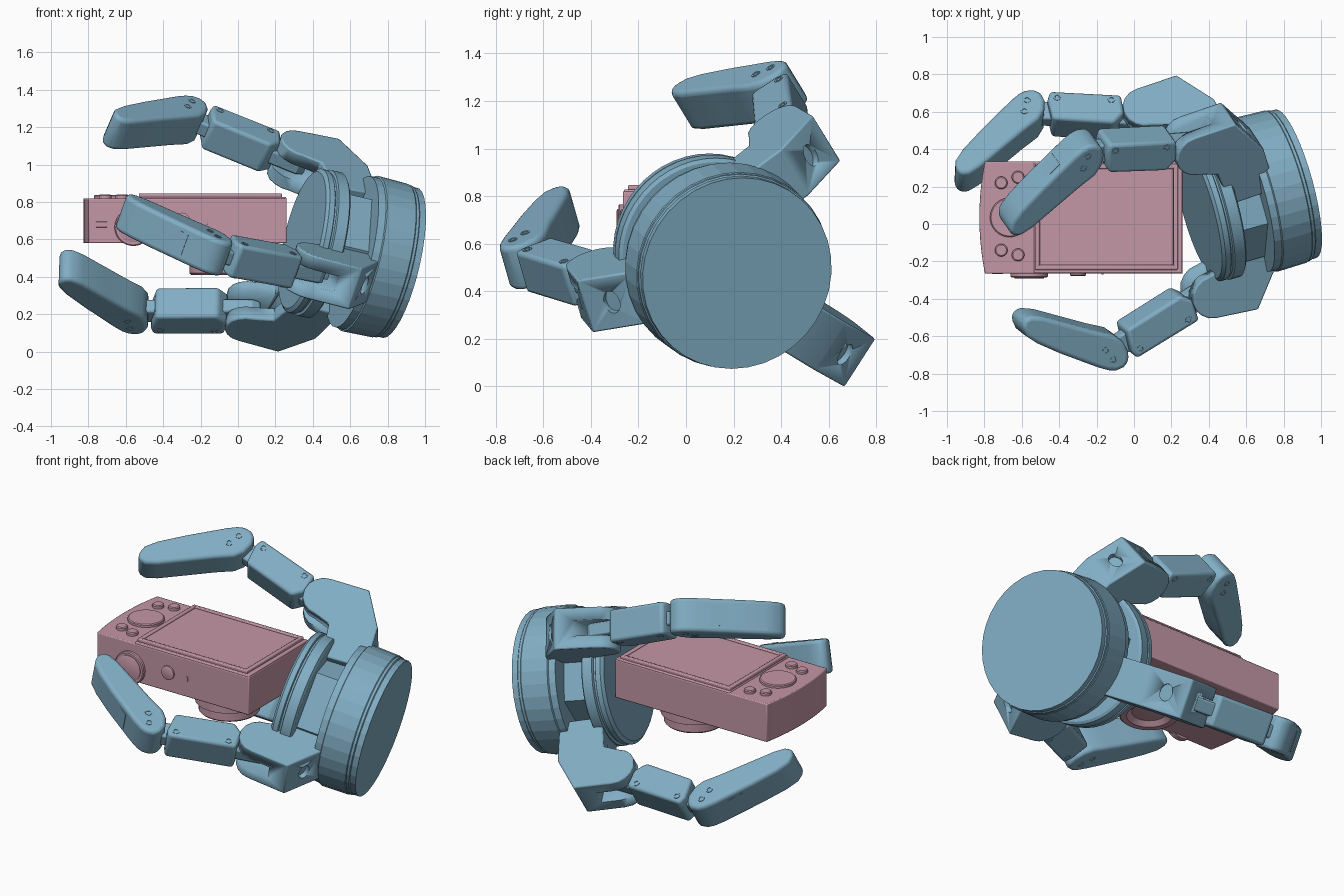
import bpy, bmesh, math
from mathutils import Vector

if "Cube" in bpy.data.objects:
    bpy.data.objects.remove(bpy.data.objects["Cube"])


def material(name, rgb):
    m = bpy.data.materials.new(name)
    m.diffuse_color = (*rgb, 1)
    m.use_nodes = True
    m.node_tree.nodes["Principled BSDF"].inputs["Base Color"].default_value = m.diffuse_color
    return m


BLUE = material("blue_metal", (0.22, 0.42, 0.55))
ROSE = material("rose_plastic", (0.55, 0.31, 0.38))


def finish(name, bm, mat, bevel=0.0, segs=3, smooth=True):
    bmesh.ops.recalc_face_normals(bm, faces=bm.faces)
    me = bpy.data.meshes.new(name)
    bm.to_mesh(me)
    bm.free()
    ob = bpy.data.objects.new(name, me)
    bpy.context.collection.objects.link(ob)
    me.materials.append(mat)
    if bevel:
        b = ob.modifiers.new("bevel", 'BEVEL')
        b.width, b.segments, b.limit_method = bevel, segs, 'ANGLE'
        b.angle_limit = math.radians(35)
    if smooth:
        bpy.ops.object.select_all(action='DESELECT')
        ob.select_set(True)
        bpy.context.view_layer.objects.active = ob
        bpy.ops.object.shade_smooth_by_angle(angle=math.radians(32))
    return ob


def prism(name, pts, origin, u, v, n, lo, hi, mat, bevel=0.0, segs=3):
    """Profile in the u-v plane, extruded along n from lo to hi."""
    bm = bmesh.new()
    rings = [[bm.verts.new(origin + u * p[0] + v * p[1] + n * h) for p in pts] for h in (lo, hi)]
    bm.faces.new(rings[0])
    bm.faces.new(rings[1])
    for i in range(len(pts)):
        j = (i + 1) % len(pts)
        bm.faces.new((rings[0][i], rings[0][j], rings[1][j], rings[1][i]))
    return finish(name, bm, mat, bevel, segs)


def lathe(name, prof, origin, axis, mat, sides=36, smooth=True):
    """(radius, height) profile turned about an axis."""
    rot = axis.to_track_quat('Z', 'Y').to_matrix()
    bm = bmesh.new()
    rings = []
    for r, h in prof:
        rings.append([bm.verts.new(origin + rot @ Vector((r * math.cos(k * math.tau / sides),
                      r * math.sin(k * math.tau / sides), h))) for k in range(sides)])
    bm.faces.new(rings[0])
    bm.faces.new(rings[-1])
    for a, b in zip(rings, rings[1:]):
        for k in range(sides):
            j = (k + 1) % sides
            bm.faces.new((a[k], a[j], b[j], b[k]))
    return finish(name, bm, mat, smooth=smooth)


def cut(ob, cutter):
    """Hidden boolean cutter."""
    m = ob.modifiers.new("slot", 'BOOLEAN')
    m.object, m.operation, m.solver = cutter, 'DIFFERENCE', 'EXACT'
    cutter.hide_render = True
    cutter.hide_set(True)


X, Y, Z = Vector((1, 0, 0)), Vector((0, 1, 0)), Vector((0, 0, 1))

# Palm: tilted wrist drum, blocky core and inner palm disc
BACK = Vector((0.865, 0.215, 0.475))
FWD = Vector((-0.94, -0.26, 0.22)).normalized()
lathe("wrist_drum", [(0.412, 0), (0.412, 0.035), (0.418, 0.04), (0.418, 0.055), (0.422, 0.06),
                     (0.427, 0.225), (0.418, 0.23), (0.415, 0.27)], BACK, FWD, BLUE, 36, smooth=False)
lathe("palm_core", [(0.33, 0.25), (0.33, 0.46)], BACK, FWD, BLUE, 6, smooth=False)
lathe("palm_disc", [(0.385, 0.42), (0.40, 0.43), (0.40, 0.49), (0.385, 0.495), (0.385, 0.505),
                    (0.395, 0.51), (0.395, 0.54), (0.375, 0.555)], BACK, FWD, BLUE, 48)


# Finger: forked base, middle link, fingertip, back panel and screws
def finger(tag, j1, j2, tip):
    j1, j2, tip = Vector(j1), Vector(j2), Vector(tip)
    d1, d2 = (j2 - j1).normalized(), (tip - j2).normalized()
    w = d1.cross(d2).normalized()
    t1, t2 = d1.cross(w), d2.cross(w)          # outward, away from the curl
    r = FWD.cross(w).normalized()              # radial direction at the palm
    wb = FWD.cross(r).normalized()

    cheek = [(0.115, 0.0), (0.105, 0.05), (0.08, 0.085), (0.045, 0.11), (0.0, 0.12), (-0.23, 0.135),
             (-0.37, -0.07), (-0.41, -0.34), (-0.15, -0.36), (-0.10, -0.15), (0.0, -0.12),
             (0.045, -0.11), (0.08, -0.085), (0.105, -0.05)]
    base = prism(f"{tag}_base", cheek, j1, FWD, r, wb, -0.12, 0.12, BLUE, 0.008, 2)
    slot = [(-0.12, -0.3), (0.3, -0.3), (0.3, 0.3), (-0.12, 0.3)]
    cut(base, prism(f"{tag}_slot_cutter", slot, j1, FWD, r, wb, -0.045, 0.045, BLUE))
    # oval dimple on the slanted back of the base
    edge = (FWD * -0.14 + r * -0.205).normalized()
    out = (-FWD * 0.205 + r * 0.14).normalized()
    oval = [(0.05 * math.cos(k * math.tau / 24), 0.035 * math.sin(k * math.tau / 24)) for k in range(24)]
    cut(base, prism(f"{tag}_dimple_cutter", oval, j1 - FWD * 0.30 + r * 0.0325, wb, edge, out, -0.03, 0.05, BLUE))

    L1 = (j2 - j1).length
    s0, s1 = 0.125, L1 - 0.085
    body = [(s0, 0.085), (s1 - 0.01, 0.09), (s1, 0.04), (s1 - 0.03, -0.085), (s0 + 0.03, -0.095), (s0 - 0.02, -0.03)]
    prism(f"{tag}_middle_link", body, j1, d1, t1, w, -0.095, 0.095, BLUE, 0.018, 3)
    tongue = [(-0.07, -0.04), (-0.07, 0.04), (-0.03, 0.065), (L1 + 0.02, 0.055), (L1 + 0.06, 0.0),
              (L1 + 0.02, -0.05), (-0.03, -0.065)]
    prism(f"{tag}_link_tongue", tongue, j1, d1, t1, w, -0.04, 0.04, BLUE, 0.01, 2)

    # Fingertip: straight outer back, gently bulging inner pad with a small end lip
    L2 = (tip - j2).length
    prof = [(-0.09, 0.02), (-0.075, 0.06), (-0.04, 0.088), (0.0, 0.098), (0.06, 0.098), (0.3, 0.078),
            (L2 - 0.12, 0.058), (L2 - 0.04, 0.035), (L2, -0.005), (L2 + 0.005, -0.05), (L2 - 0.03, -0.078),
            (L2 - 0.10, -0.09), (0.3, -0.09), (0.15, -0.09), (0.04, -0.095), (-0.02, -0.075), (-0.07, -0.03)]
    prism(f"{tag}_fingertip", prof, j2, d2, t2, w, -0.10, 0.10, BLUE, 0.035, 4)
    back = (d2 * (L2 - 0.28) - t2 * 0.035).normalized()       # slope of the outer back
    up = back.cross(w).normalized()
    o = j2 + d2 * 0.14 + t2 * 0.0915
    prism(f"{tag}_back_panel", [(0, -0.01), (0.22, -0.01), (0.22, 0.003), (0, 0.003)],
          o, back, up, w, -0.06, 0.06, BLUE)

    screw = [(0.02, -0.01), (0.02, 0.003), (0.012, 0.003), (0.010, -0.003)]
    for sgn in (-1, 1):
        side = "left" if sgn < 0 else "right"
        for i, (s, t) in enumerate(((0.0, 0.035), (0.06, -0.005))):
            lathe(f"{tag}_tip_screw_{side}_{i}", screw, j2 + d2 * s + t2 * t + w * sgn * 0.10, w * sgn, BLUE, 12)
        for i, s in enumerate((s0 + 0.05, s1 - 0.05)):
            lathe(f"{tag}_link_screw_{side}_{i}", screw, j1 + d1 * s + t1 * 0.05 + w * sgn * 0.095, w * sgn, BLUE, 12)
    for i, (a, b) in enumerate(((0.25, 0.035), (0.25, -0.035), (0.285, 0.03), (0.285, -0.03))):
        lathe(f"{tag}_back_screw_{i}", screw, o + back * a + up * (-0.002 - 0.1 * (a - 0.25)) + w * b, up, BLUE, 12)


finger("upper_finger", (0.30, 0.42, 1.02), (-0.26, 0.385, 1.24), (-0.70, 0.01, 1.20))
finger("rear_finger", (0.05, 0.565, 0.215), (-0.55, 0.59, 0.22), (-0.96, 0.25, 0.45))
finger("front_finger", (0.39, -0.36, 0.43), (-0.13, -0.67, 0.53), (-0.63, -0.535, 0.75))

# Camera body with bowed left end
O = Vector((0, 0, 0))
bow = [(-0.797 - 0.03 * (1 - ((y - 0.035) / 0.30) ** 2), y) for y in
       [0.335 - 0.6 * k / 10 for k in range(11)]]
prism("camera_body", bow + [(0.26, -0.265), (0.26, 0.335)], O, X, Y, Z, 0.58, 0.82, ROSE, 0.006, 2)


def box(name, x0, x1, y0, y1, z0, z1, bevel=0.006):
    return prism(name, [(x0, y0), (x1, y0), (x1, y1), (x0, y1)], O, X, Y, Z, z0, z1, ROSE, bevel, 2)


# Screen: raised plate, frame and inset glass
box("screen_plate", -0.535, 0.258, -0.262, 0.332, 0.80, 0.828)
sx0, sx1, sy0, sy1, fw = -0.53, 0.235, -0.245, 0.32, 0.025
box("screen_frame_front", sx0, sx1, sy0, sy0 + fw, 0.82, 0.846)
box("screen_frame_back", sx0, sx1, sy1 - fw, sy1, 0.82, 0.846)
box("screen_frame_left", sx0, sx0 + fw, sy0, sy1, 0.82, 0.846)
box("screen_frame_right", sx1 - fw, sx1, sy0, sy1, 0.82, 0.846)
box("screen_glass", sx0 + fw, sx1 - fw, sy0 + fw, sy1 - fw, 0.82, 0.838, 0.003)


def knob(name, r, c, axis, h, sides=32):
    return lathe(name, [(r, -0.02), (r, h * 0.75), (r - 0.006, h)], Vector(c), axis, ROSE, sides)


# Buttons on the back panel
knob("control_dial", 0.105, (-0.665, 0.035, 0.82), Z, 0.018, 40)
for i, (x, y) in enumerate(((-0.71, 0.22), (-0.62, 0.25), (-0.71, -0.14), (-0.62, -0.165))):
    knob(f"panel_button_{i}", 0.034, (x, y, 0.82), Z, 0.02, 24)

# Mode dial, shutter button, switch and port on the long edge
knob("mode_dial", 0.10, (-0.56, -0.265, 0.665), -Y, 0.02, 40)
knob("mode_dial_cap", 0.08, (-0.56, -0.28, 0.665), -Y, 0.012, 40)
knob("shutter_button", 0.043, (-0.30, -0.265, 0.70), -Y, 0.012, 24)
box("power_switch", -0.175, -0.163, -0.27, -0.26, 0.68, 0.71, 0.002)
box("port_cover", -0.76, -0.70, -0.268, -0.26, 0.665, 0.695, 0.002)

# Lens barrel pointing down
lathe("lens", [(0.215, -0.02), (0.215, 0.04), (0.205, 0.05), (0.195, 0.05), (0.195, 0.105), (0.185, 0.11),
               (0.175, 0.11), (0.175, 0.16), (0.165, 0.17), (0.13, 0.17), (0.10, 0.145), (0.05, 0.15)],
      Vector((-0.085, 0.035, 0.58)), -Z, ROSE, 48)
